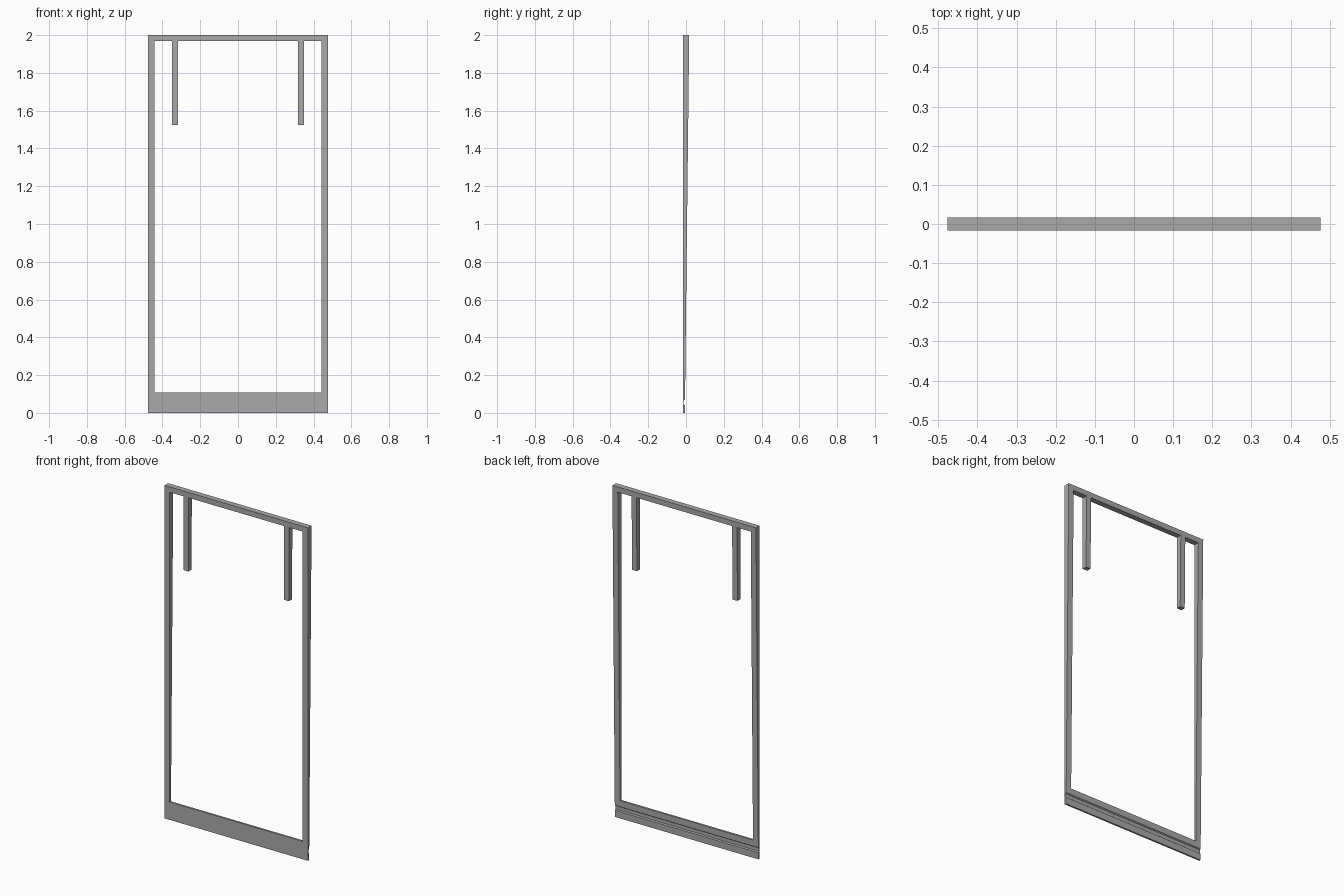
import bpy
import bmesh

cube = bpy.data.objects.get("Cube")
if cube:
    bpy.data.objects.remove(cube, do_unlink=True)

HALF_WIDTH = 0.477
FRONT = -0.017
TOP = 2.0

# One plain grey for the whole frame
grey = bpy.data.materials.new("mid grey")
grey.use_nodes = True
colour = (0.4, 0.4, 0.4, 1)
grey.diffuse_color = colour
grey.node_tree.nodes["Principled BSDF"].inputs["Base Color"].default_value = colour


def back(z):
    """Back face leans forward towards the bottom."""
    return -0.006 + 0.023 * z / TOP


def extrude_profile(name, profile, x0, x1):
    """Extrude a (y, z) side profile along x."""
    bm = bmesh.new()
    face = bm.faces.new([bm.verts.new((x0, y, z)) for y, z in profile])
    ext = bmesh.ops.extrude_face_region(bm, geom=[face])
    moved = [v for v in ext["geom"] if isinstance(v, bmesh.types.BMVert)]
    bmesh.ops.translate(bm, verts=moved, vec=(x1 - x0, 0, 0))
    bmesh.ops.recalc_face_normals(bm, faces=bm.faces)
    mesh = bpy.data.meshes.new(name)
    bm.to_mesh(mesh)
    bm.free()
    mesh.materials.append(grey)
    obj = bpy.data.objects.new(name, mesh)
    bpy.context.collection.objects.link(obj)
    return obj


def tapered(z0, z1):
    return [(FRONT, z0), (back(z0), z0), (back(z1), z1), (FRONT, z1)]


# Outer frame with a groove across the back of the bottom rail
groove = [(back(0.04), 0.04), (-0.012, 0.045), (-0.012, 0.065), (back(0.07), 0.07)]
side = [(FRONT, 0), (back(0), 0)] + groove + [(back(TOP), TOP), (FRONT, TOP)]
frame = extrude_profile("door_frame", side, -HALF_WIDTH, HALF_WIDTH)

# Opening cut through the frame
opening = [(-0.1, 0.107), (0.1, 0.107), (0.1, 1.968), (-0.1, 1.968)]
cutter = extrude_profile("opening_cutter", opening, -0.442, 0.442)
cut = frame.modifiers.new("opening", "BOOLEAN")
cut.operation = "DIFFERENCE"
cut.solver = "EXACT"
cut.object = cutter
bpy.context.view_layer.objects.active = frame
bpy.ops.object.modifier_apply(modifier=cut.name)
bpy.data.objects.remove(cutter, do_unlink=True)

# Two short bars hanging from the top rail
for name, x in (("left_hanging_bar", 0.334), ("right_hanging_bar", -0.334)):
    extrude_profile(name, tapered(1.525, 1.968), x - 0.016, x + 0.016)
